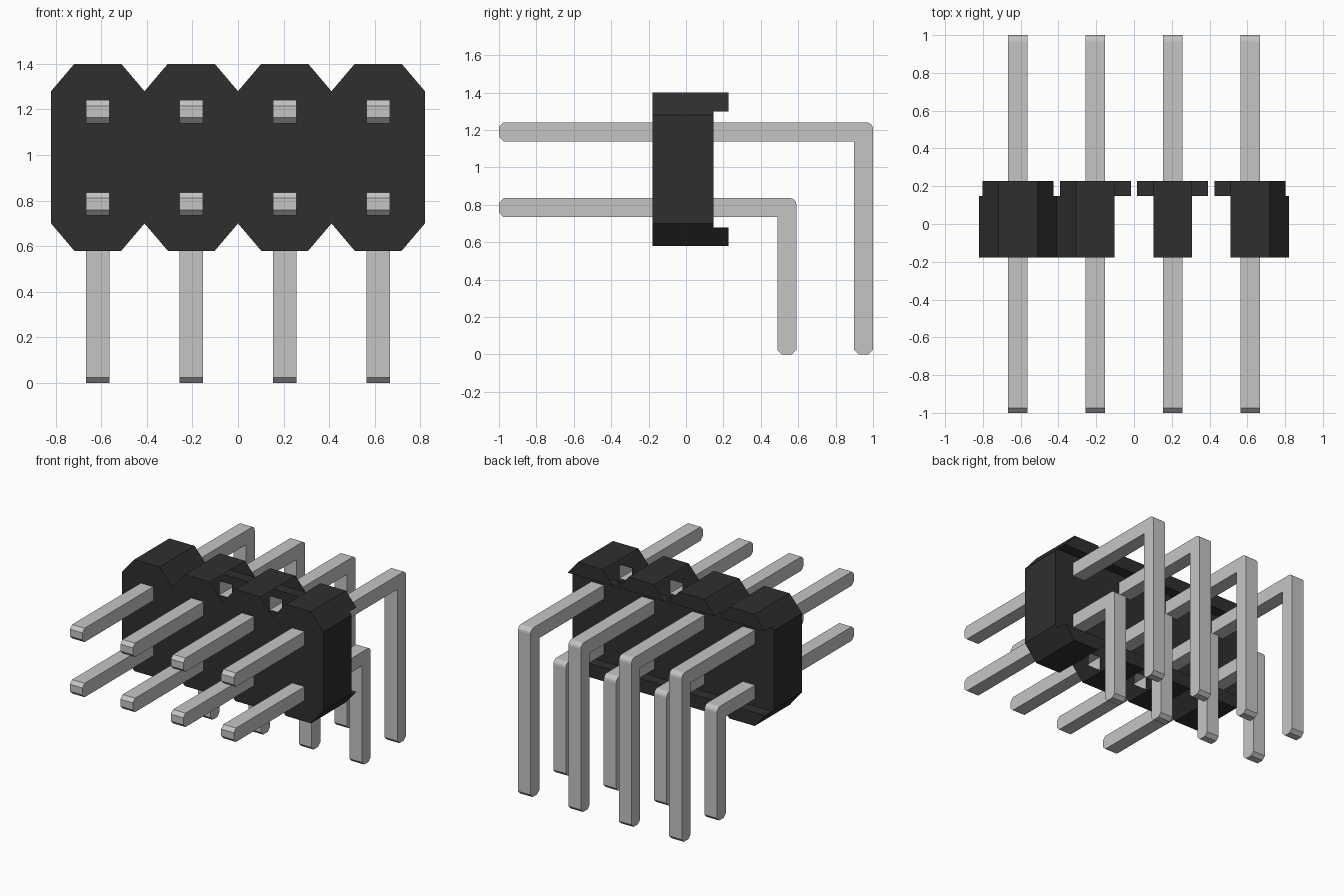
import bpy, bmesh, math
from mathutils import Vector

if "Cube" in bpy.data.objects:
    bpy.data.objects.remove(bpy.data.objects["Cube"])


def material(name, rgb, rough):
    m = bpy.data.materials.new(name)
    m.use_nodes = True
    m.diffuse_color = (*rgb, 1)
    node = m.node_tree.nodes["Principled BSDF"]
    node.inputs["Base Color"].default_value = (*rgb, 1)
    node.inputs["Roughness"].default_value = rough
    return m


BLACK = material("black plastic", (0.028, 0.028, 0.028), 0.6)
SILVER = material("silver metal", (0.56, 0.56, 0.56), 0.5)

# Shared dimensions
PITCH = 0.41
CENTRES = [(i - 1.5) * PITCH for i in range(4)]
MID_Z = 0.99                              # height of the housing's middle
ROWS = (0.785, 1.19)                      # heights of the two pin rows
HALF_PIN = 0.051
Y_FRONT, Y_BACK, Y_LIP = -0.178, 0.148, 0.228
VALLEY, LIP, TOP = 0.29, 0.31, 0.41       # heights above and below the middle
X_VALLEY, X_LIP, X_TOP = 0.205, 0.188, 0.103


def finish(bm, name, mat):
    bmesh.ops.remove_doubles(bm, verts=bm.verts, dist=0.0005)
    bmesh.ops.recalc_face_normals(bm, faces=bm.faces)
    mesh = bpy.data.meshes.new(name)
    bm.to_mesh(mesh)
    bm.free()
    mesh.materials.append(mat)
    obj = bpy.data.objects.new(name, mesh)
    bpy.context.collection.objects.link(obj)
    return obj


def face(bm, points):
    return bm.faces.new([bm.verts.new(p) for p in points])


def loop_edges(bm, points):
    vs = [bm.verts.new(p) for p in points]
    return [bm.edges.new((a, b)) for a, b in zip(vs, vs[1:] + vs[:1])]


def wall(bm, y, x_edge, height):
    """Upright wall with scalloped edges and a square hole for each pin."""
    upper = [(-2 * PITCH, VALLEY)]
    for c in CENTRES:
        upper += [(c - x_edge, height), (c + x_edge, height), (c + X_VALLEY, VALLEY)]
    outline = upper + [(x, -h) for x, h in reversed(upper)]
    edges = loop_edges(bm, [(x, y, MID_Z + h) for x, h in outline])
    for c in CENTRES:
        for z in ROWS:
            edges += loop_edges(bm, [(c + a * HALF_PIN, y, z + b * HALF_PIN)
                                     for a, b in ((-1, -1), (1, -1), (1, 1), (-1, 1))])
    bmesh.ops.triangle_fill(bm, edges=edges, use_beauty=True, normal=(0, -1, 0))


# Hollow housing: front and back walls, end walls, then the scalloped rims
bm = bmesh.new()
wall(bm, Y_FRONT, X_TOP, TOP)
wall(bm, Y_BACK, X_LIP, LIP)
for x in (-2 * PITCH, 2 * PITCH):
    face(bm, [(x, Y_FRONT, MID_Z - VALLEY), (x, Y_BACK, MID_Z - VALLEY),
              (x, Y_BACK, MID_Z + VALLEY), (x, Y_FRONT, MID_Z + VALLEY)])

OPEN_SLOPES = {(1, 1), (2, -1), (2, 1), (3, -1)}      # (cell, side) left open
for s in (-1, 1):
    v, l, t = (MID_Z + s * h for h in (VALLEY, LIP, TOP))
    for i, c in enumerate(CENTRES):
        # Flat rim, underside of the lip, back of the lip
        face(bm, [(c - X_TOP, Y_FRONT, t), (c + X_TOP, Y_FRONT, t),
                  (c + X_TOP, Y_LIP, t), (c - X_TOP, Y_LIP, t)])
        face(bm, [(c - X_LIP, Y_BACK, l), (c + X_LIP, Y_BACK, l),
                  (c + X_LIP, Y_LIP, l), (c - X_LIP, Y_LIP, l)])
        face(bm, [(c - X_LIP, Y_LIP, l), (c + X_LIP, Y_LIP, l),
                  (c + X_TOP, Y_LIP, t), (c - X_TOP, Y_LIP, t)])
        # Sloping sides
        for side in (-1, 1):
            if (i, side) in OPEN_SLOPES:
                continue
            xv, xl, xt = (c + side * d for d in (X_VALLEY, X_LIP, X_TOP))
            face(bm, [(xv, Y_FRONT, v), (xv, Y_BACK, v), (xl, Y_BACK, l),
                      (xl, Y_LIP, l), (xt, Y_LIP, t), (xt, Y_FRONT, t)])
finish(bm, "housing", BLACK)


def pin_part(name, x, profile):
    """Side profile (y, z) extruded across x; the last edge stays open at the wall."""
    bm = bmesh.new()
    for sx in (-1, 1):
        face(bm, [(x + sx * HALF_PIN, y, z) for y, z in profile])
    for (ya, za), (yb, zb) in zip(profile, profile[1:]):
        face(bm, [(x - HALF_PIN, ya, za), (x + HALF_PIN, ya, za),
                  (x + HALF_PIN, yb, zb), (x - HALF_PIN, yb, zb)])
    finish(bm, name, SILVER)


# Pins: a straight front part and a bent rear part that reaches the ground
CH, R = 0.025, 0.035
for i, x in enumerate(CENTRES):
    for row, z, y_out in (("lower", ROWS[0], 0.59), ("upper", ROWS[1], 1.0)):
        lo, hi = z - HALF_PIN, z + HALF_PIN
        pin_part(f"{row}_pin_front_{i + 1}", x,
                 [(Y_FRONT, lo), (-1 + CH, lo), (-1, lo + CH),
                  (-1, hi - CH), (-1 + CH, hi), (Y_FRONT, hi)])
        y_in = y_out - 2 * HALF_PIN
        bend = [(y_out - R + R * math.sin(a), hi - R + R * math.cos(a))
                for a in (k * math.pi / 8 for k in range(5))]
        pin_part(f"{row}_pin_leg_{i + 1}", x,
                 [(Y_BACK, hi)] + bend +
                 [(y_out, CH), (y_out - CH, 0), (y_in + CH, 0), (y_in, CH),
                  (y_in, lo), (Y_BACK, lo)])
